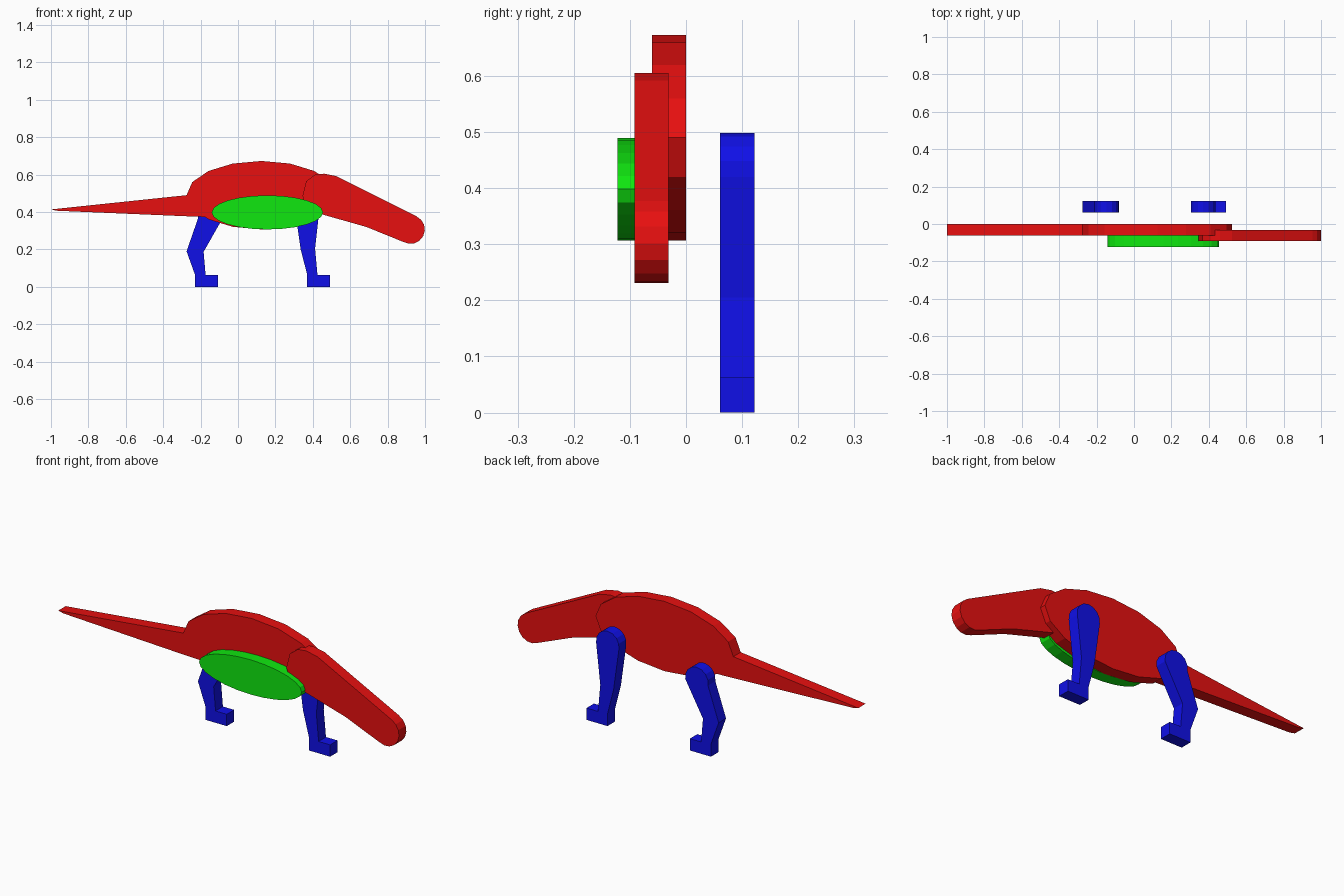
import bpy, bmesh, math

if "Cube" in bpy.data.objects:
    bpy.data.objects.remove(bpy.data.objects["Cube"])


def material(name, rgb):
    m = bpy.data.materials.new(name)
    m.diffuse_color = (*rgb, 1)
    m.use_nodes = True
    m.node_tree.nodes["Principled BSDF"].inputs["Base Color"].default_value = m.diffuse_color
    return m


RED = material("red", (0.8, 0.005, 0.005))
GREEN = material("green", (0.005, 0.8, 0.005))
BLUE = material("blue", (0.005, 0.005, 0.8))


def plate(name, profile, y_front, y_back, mat):
    """Extrude an x-z outline into a flat plate between two y values."""
    bm = bmesh.new()
    face = bm.faces.new([bm.verts.new((x, y_front, z)) for x, z in profile])
    out = bmesh.ops.extrude_face_region(bm, geom=[face])
    for g in out["geom"]:
        if isinstance(g, bmesh.types.BMVert):
            g.co.y = y_back
    bmesh.ops.recalc_face_normals(bm, faces=bm.faces)
    me = bpy.data.meshes.new(name)
    bm.to_mesh(me)
    bm.free()
    me.materials.append(mat)
    ob = bpy.data.objects.new(name, me)
    bpy.context.collection.objects.link(ob)


def arc(cx, cz, rx, rz, start, end, steps):
    """Points along an elliptical arc, angles in degrees."""
    angles = [math.radians(start + (end - start) * i / steps) for i in range(steps + 1)]
    return [(cx + rx * math.cos(a), cz + rz * math.sin(a)) for a in angles]


# Body: 16-sided ellipse with the tail merged into its left side
oval = arc(0.125, 0.49, 0.4, 0.183, 0, 360, 16)[:-1]
tail = [(-1, 0.414), (-0.97, 0.407), (-0.29, 0.378), (-0.177, 0.374)]
plate("body_and_tail", oval[:9] + tail + oval[10:], -0.061, 0, RED)

# Head and neck: large rounded end tapering to a rounded snout
neck = [(0.525, 0.592), (0.46, 0.605), (0.412, 0.6), (0.365, 0.565),
        (0.345, 0.485), (0.37, 0.42), (0.43, 0.393), (0.687, 0.32)]
snout = arc(0.922, 0.307, 0.077, 0.077, -120, 65, 8)
plate("head", neck + snout, -0.092, -0.031, RED)

# Belly plate
plate("belly", arc(0.157, 0.398, 0.298, 0.091, 0, 360, 24)[:-1], -0.122, -0.061, GREEN)


# Legs: rounded hip, knee and a square foot pointing forward
def leg(name, hip, knee_left, knee_right, foot_x, ankle_x):
    top = arc(hip[0], hip[1], 0.067, 0.067, -10, 190, 8)
    foot = [(foot_x, 0.065), (foot_x, 0), (foot_x + 0.122, 0),
            (foot_x + 0.122, 0.062), (ankle_x, 0.062)]
    plate(name, top + [knee_left] + foot + [knee_right], 0.061, 0.122, BLUE)


leg("front_leg", (0.37, 0.431), (0.335, 0.2), (0.412, 0.205), 0.37, 0.425)
leg("hind_leg", (-0.147, 0.38), (-0.275, 0.19), (-0.184, 0.187), -0.23, -0.173)
